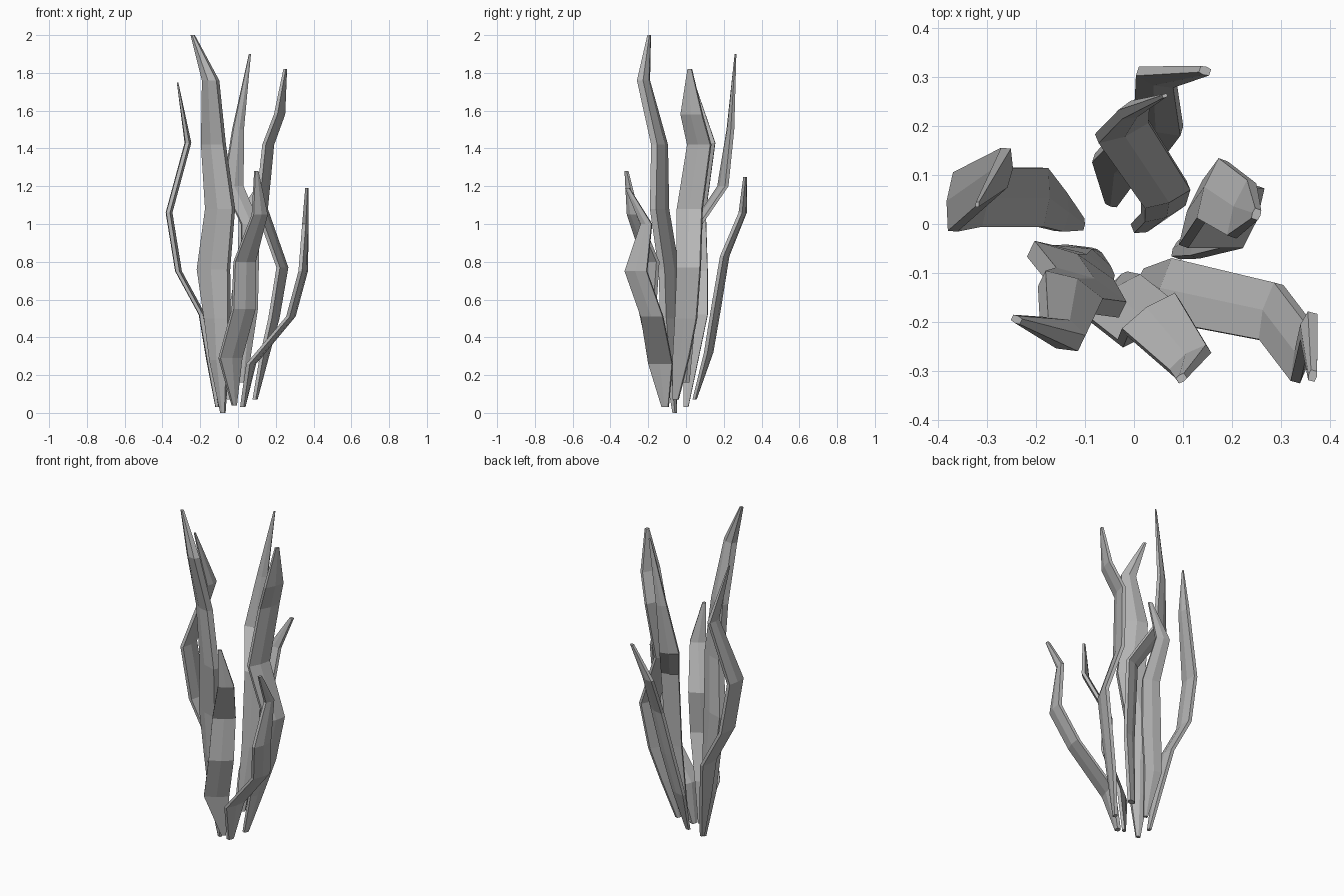
import bpy
import bmesh
import math

# Remove the default cube only
cube = bpy.data.objects.get("Cube")
if cube:
    bpy.data.objects.remove(cube, do_unlink=True)

# Single flat grey
grey = bpy.data.materials.new("weed grey")
grey.use_nodes = True
colour = (0.47, 0.47, 0.47, 1.0)
grey.diffuse_color = colour
grey.node_tree.nodes["Principled BSDF"].inputs["Base Color"].default_value = colour


def section(half_width, edge, ridge):
    """Flattened six-sided blade section with a soft ridge on each face."""
    return [(-half_width, -edge), (0, -ridge), (half_width, -edge),
            (half_width, edge), (0, ridge), (-half_width, edge)]


def blade(name, turn, rows, thickness=0.02):
    """Loft a blade through rows of x, y, z and full width; turn is the heading of its width."""
    mesh = bpy.data.meshes.new(name)
    bm = bmesh.new()
    c, s = math.cos(math.radians(turn)), math.sin(math.radians(turn))
    rings = []
    for x, y, z, width in rows:
        edge = min(thickness / 2, width * 0.3)
        ridge = min(thickness * 0.9, width * 0.4)
        ring = [bm.verts.new((x + u * c - v * s, y + u * s + v * c, z))
                for u, v in section(width / 2, edge, ridge)]
        rings.append(ring)
    for low, high in zip(rings, rings[1:]):
        for i in range(len(low)):
            j = (i + 1) % len(low)
            bm.faces.new((low[i], low[j], high[j], high[i]))
    bm.faces.new(rings[0][::-1])
    bm.faces.new(rings[-1])
    bmesh.ops.recalc_face_normals(bm, faces=bm.faces)
    bm.to_mesh(mesh)
    bm.free()
    mesh.materials.append(grey)
    obj = bpy.data.objects.new(name, mesh)
    bpy.context.scene.collection.objects.link(obj)


# Tallest blade, thicker than the rest
blade("tall_blade", -26, [
    (-.08, -.06, 0, .025), (-.1, -.08, .28, .1), (-.11, -.09, .5, .14),
    (-.13, -.09, .76, .18), (-.095, -.14, 1.08, .16), (-.13, -.14, 1.42, .13),
    (-.145, -.225, 1.76, .085), (-.24, -.195, 2, .02)], thickness=0.036)

# Pointed blade at the back
blade("back_blade", 22, [
    (.02, 0, .16, .05), (.06, .03, .55, .09), (.065, .06, 1, .1),
    (-.025, .195, 1.2, .11), (0, .235, 1.5, .06), (.063, .262, 1.9, .01)])

# Wide blade on the left side
blade("left_blade", 70, [
    (.09, -.055, .07, .03), (.14, -.025, .3, .09), (.19, 0, .5, .12),
    (.235, .015, .77, .13), (.125, .02, 1.08, .14), (.16, .07, 1.42, .13),
    (.22, .03, 1.58, .12), (.25, .02, 1.82, .022)])

# Curved blade on the right side
blade("right_blade", 85, [
    (-.11, 0, .03, .025), (-.15, .025, .28, .08), (-.19, .055, .52, .12),
    (-.315, .055, .75, .12), (-.365, .045, 1.06, .12), (-.265, .115, 1.43, .08),
    (-.32, .04, 1.75, .01)])

# Broad short blade at the front
blade("front_blade", 34, [
    (-.02, -.11, .04, .025), (-.04, -.15, .29, .14), (.03, -.205, .55, .14),
    (.035, -.185, .8, .13), (.115, -.28, 1.05, .09), (.097, -.315, 1.28, .02)])

# Outward leaning blade at the front left
blade("leaning_blade", 75, [
    (.025, -.11, .03, .035), (.07, -.135, .26, .13), (.28, -.18, .51, .12),
    (.345, -.265, .75, .12), (.357, -.21, 1, .06), (.365, -.31, 1.19, .022)])

# Short hooked blade at the back
blade("hooked_blade", -18, [
    (-.045, .045, .07, .025), (-.035, .12, .32, .1), (.01, .16, .56, .11),
    (.05, .205, .83, .1), (.045, .3, 1.06, .08), (.145, .313, 1.25, .022)])
